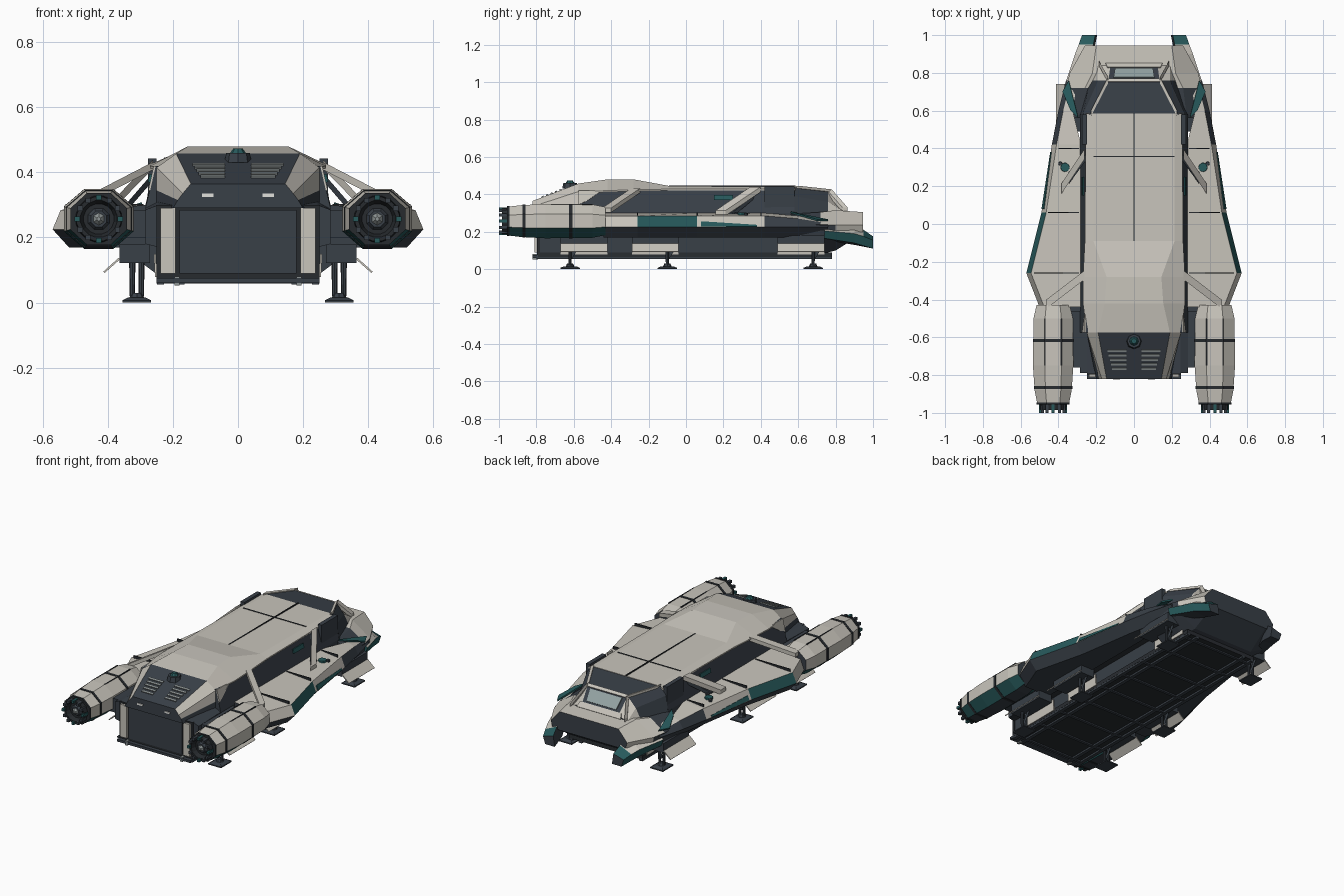
import bpy, bmesh, math
from mathutils import Vector as V

if "Cube" in bpy.data.objects:
    bpy.data.objects.remove(bpy.data.objects["Cube"])

COL = {"hull_beige": (.58, .555, .50), "dark_hull": (.040, .050, .063), "belly_dark": (.022, .026, .031),
       "teal_paint": (.02, .10, .105), "vent_grey": (.27, .30, .30), "window_glass": (.30, .37, .37),
       "seam_black": (.02, .024, .028), "light_lamp": (.75, .75, .72)}
MATS = {}
for k, c in COL.items():
    MATS[k] = bpy.data.materials.new(k)
    MATS[k].diffuse_color = (*c, 1)
B, D, K, T, S = "hull_beige", "dark_hull", "belly_dark", "teal_paint", "seam_black"


def loft(name, rings, mat, mirror=False):
    """Skin closed rings of 3D points; mat is a colour or rule(normal, centre) for the +x side."""
    bm = bmesh.new()
    for s in ((1, -1) if mirror else (1,)):
        vs = [[bm.verts.new((p[0] * s, p[1], p[2])) for p in r] for r in rings]
        n = len(vs[0])
        for a, b in zip(vs, vs[1:]):
            for i in range(n):
                j = (i + 1) % n
                bm.faces.new((a[i], a[j], b[j], b[i]))
        bm.faces.new(vs[0][::-1])
        bm.faces.new(vs[-1])
    bmesh.ops.recalc_face_normals(bm, faces=bm.faces)
    bm.normal_update()
    me = bpy.data.meshes.new(name)
    used = []
    for f in bm.faces:
        c, nn = f.calc_center_median(), f.normal.copy()
        if c.x < 0:
            c.x, nn.x = -c.x, -nn.x
        m = mat(nn, c) if callable(mat) else mat
        if m not in used:
            used.append(m)
            me.materials.append(MATS[m])
        f.material_index = used.index(m)
    bm.to_mesh(me)
    bm.free()
    ob = bpy.data.objects.new(name, me)
    bpy.context.collection.objects.link(ob)
    return ob


def sym(y, half):
    """Full ring from a right-hand half section."""
    return [(x, y, z) for x, z in half] + [(-x, y, z) for x, z in reversed(half)]


def sec(y, pts):
    return [(x, y, z) for x, z in pts]


def box(name, x0, x1, y0, y1, z0, z1, mat, mirror=False):
    q = [(x0, z0), (x1, z0), (x1, z1), (x0, z1)]
    return loft(name, [sec(y0, q), sec(y1, q)], mat, mirror)


def plate(name, pts, mat, mirror=False, t=.006):
    p = [V(a) for a in pts]
    n = (p[2] - p[0]).cross(p[3] - p[1]).normalized() * t
    return loft(name, [[a - n / 2 for a in p], [a + n / 2 for a in p]], mat, mirror)


def bar(name, p, q, w, h, mat, mirror=True):
    return loft(name, [[V(e) + V((0, a * w, b * h)) for a, b in ((-1, -1), (1, -1), (1, 1), (-1, 1))]
                       for e in (p, q)], mat, mirror)


def ngon(cx, cz, y, rx, rz, n=8):
    a0 = math.pi / n
    k = 1 / math.cos(a0)
    return [(cx + rx * k * math.cos(a0 + i * math.tau / n), y, cz + rz * k * math.sin(a0 + i * math.tau / n))
            for i in range(n)]


def post(name, x, y, z0, z1, r0, r1, mat, mirror=False, n=8):
    return loft(name, [[(x + r * math.cos(i * math.tau / n), y + r * math.sin(i * math.tau / n), z)
                        for i in range(n)] for z, r in ((z0, r0), (z1, r1))], mat, mirror)


# main fuselage and belly
low = [(.245, .075), (.245, .17), (.285, .18)]
loft("fuselage", [sym(-.575, low + [(.285, .29), (.253, .42)]), sym(.58, low + [(.285, .30), (.25, .425)])],
     lambda n, c: K if n.z < -.5 else D)
loft("rear_fuselage", [sym(-.79, low + [(.285, .285), (.245, .30)]), sym(-.57, low + [(.285, .29), (.245, .31)])],
     lambda n, c: K if n.z < -.5 else D)
box("belly_slab", -.25, .25, -.79, .78, .066, .09, K)
for x in (.175, .238):
    box("belly_rail", x - .011, x + .011, -.80, .78, .055, .072, D, True)
for i in range(9):
    y = -.76 + i * .187
    box("belly_rib", -.25, .25, y - .009, y + .009, .058, .07, D)
box("forward_shoulder", .25, .276, .42, .58, .29, .443, D, True)

# roof shell with rear hump
loft("roof", [sym(y, [(e, ez - .008), (e, ez), (t, tz)]) for y, e, ez, t, tz in (
    (.585, .255, .428, .215, .44), (-.09, .26, .428, .215, .445), (-.28, .27, .425, .145, .48),
    (-.42, .27, .42, .155, .48), (-.575, .25, .415, .19, .458))], B)
box("roof_seam_cross", -.215, .215, .354, .361, .438, .4445, S)
box("roof_seam_spine", -.003, .003, -.09, .585, .438, .447, S)
plate("side_marker", [(.268, .15, .395), (.268, .25, .395), (.274, .25, .37), (.274, .15, .37)], T, True, .008)
plate("rear_side_panel", [(.256, -.575, .42), (.256, -.45, .42), (.267, -.53, .365), (.273, -.575, .345)], B, True)

# sloping rear hood, vents, sensor and lamps
loft("rear_hood", [sym(-.575, [(.25, .29), (.25, .345), (.25, .415), (.19, .458)]),
                   sym(-.82, [(.2, .29), (.185, .315), (.17, .335), (.145, .365)])],
     lambda n, c: B if n.x > .25 and c.z > .33 else D)
hz = lambda y: .458 + .38 * (y + .575)
for i in range(5):
    y = -.665 - i * .024
    w = .14 - i * .006
    plate("vent_slat", [(.04, y, hz(y) + .003), (w, y, hz(y) + .003), (w, y - .012, hz(y - .012) + .003),
                        (.04, y - .012, hz(y - .012) + .003)], "vent_grey", True)
post("sensor_base", 0, -.62, .43, .46, .042, .036, D)
post("sensor_dome", 0, -.62, .46, .474, .024, .014, T)
box("rear_lamp", .075, .11, -.824, -.815, .325, .336, "light_lamp", True)

# rear ramp and its pillars
box("ramp_frame", -.25, .25, -.797, -.78, .075, .30, S)
box("ramp_door", -.18, .18, -.803, -.79, .09, .285, D)
box("ramp_pillar", .192, .238, -.81, -.78, .09, .29, B, True)
box("ramp_sill", -.25, .25, -.82, -.78, .06, .075, D)
box("ramp_hinge", .18, .195, -.82, -.79, .052, .08, "vent_grey", True)


# side sponsons: beige tops, teal and beige flanks, dark undersides
def wing_rule(n, c):
    if n.z < -.2 or abs(n.y) > .85 or n.x < 0:
        return D
    if n.z > .75:
        return B
    return D if c.y > .45 else T if -.2 < c.y < .0 else B


loft("side_wing", [sec(y, [(xi, z0), (xo - .05, z0), (xo, .225), (xo - .025, z1 - .015), (xi, z1)])
                   for y, xi, xo, z0, z1 in (
    (-.44, .28, .50, .17, .30), (-.26, .28, .57, .17, .30), (.06, .28, .49, .17, .30),
    (.42, .28, .435, .17, .30), (.60, .325, .40, .17, .285), (.76, .30, .36, .17, .26))], wing_rule, True)
for y, x in ((-.26, .53), (.06, .455), (.40, .40)):
    box("wing_seam", .29, x, y - .003, y + .003, .28, .3025, S, True)
plate("wing_teal_wedge", [(.476, .08, .255), (.436, .38, .236), (.441, .38, .226), (.487, .08, .228)], T, True)
post("wing_port_front", .365, .30, .28, .302, .026, .024, T, True)
post("wing_port_rear", .335, .27, .28, .303, .013, .012, D, True)
post("wing_port_outer", .39, .32, .28, .301, .012, .01, D, True)

# diagonal braces from roof to wings, dark underneath
brace_rule = lambda n, c: D if n.z < -.3 else B
bar("rear_brace", (.262, -.27, .42), (.465, -.425, .315), .024, .012, brace_rule)
bar("front_brace", (.262, .37, .425), (.385, .185, .30), .027, .014, brace_rule)
bar("front_inner_brace", (.25, .36, .40), (.345, .23, .29), .018, .012, D)

# engine nacelles
EX, EZ = .428, .257


def engine_rule(n, c):
    if abs(n.y) > .8 or n.z < -.9:
        return D
    return T if n.z < -.3 else B


prof = ((-.43, .088, .075), (-.50, .104, .089), (-.75, .107, .092), (-.88, .098, .085), (-.95, .084, .077))
loft("engine_shell", [ngon(EX, EZ, *p) for p in prof], engine_rule, True)
for y, w, rx, rz in ((-.617, .009, .1075, .0925), (-.865, .008, .1015, .0885), (-.95, .006, .087, .08)):
    loft("engine_band", [ngon(EX, EZ, y - w, rx, rz), ngon(EX, EZ, y + w, rx, rz)], S, True)
for a in (.043, -.043):
    box("engine_top_seam", EX + a - .003, EX + a + .003, -.75, -.50, EZ + .08, EZ + .0925, S, True)
loft("engine_nozzle", [ngon(EX, EZ, y, r, r, 16) for y, r in
                       ((-.94, .072), (-.985, .068), (-.985, .056), (-.955, .046))], S, True)
loft("nozzle_core", [ngon(EX, EZ, y, r, r, 8) for y, r in ((-.95, .036), (-.972, .024))], D, True)
loft("nozzle_tip", [ngon(EX, EZ, y, r, r, 6) for y, r in ((-.97, .018), (-.985, .006))], "vent_grey", True)
for i in range(12):
    a = i * math.tau / 12
    x, z = EX + .066 * math.cos(a), EZ + .066 * math.sin(a)
    box("nozzle_petal", x - .008, x + .008, -1.0, -.945, z - .008, z + .008, T if i % 3 == 0 else D, True)
box("engine_mount", .27, .345, -.76, -.46, .20, .285, D, True)

# lower nose, with beige cheeks and deck
loft("nose", [sym(.56, [(.24, .08), (.36, .17), (.37, .24), (.28, .295)]),
              sym(.72, [(.23, .08), (.345, .17), (.36, .24), (.26, .305)]),
              sym(.80, [(.21, .10), (.33, .17), (.34, .235), (.22, .315)]),
              sym(.945, [(.20, .19), (.25, .20), (.26, .235), (.2, .305)])],
     lambda n, c: B if n.z > .3 and c.y > .7 or n.x > .5 and c.y > .82 else D)
plate("nose_teal_strip", [(.295, .56, .304), (.335, .60, .292), (.378, .70, .262), (.345, .76, .262)], T, True, .009)


# forward prongs: beige tops, teal flanks and tips
def prong_rule(n, c):
    if n.z < -.5 or n.y > .8 or n.x < -.3:
        return D
    return B if n.z > .4 and c.y < .93 else T


loft("nose_prong", [sec(.74, [(.29, .155), (.35, .165), (.365, .205), (.30, .26)]),
                    sec(.90, [(.215, .13), (.30, .14), (.312, .19), (.23, .24)]),
                    sec(.95, [(.205, .12), (.28, .125), (.293, .175), (.215, .21)]),
                    sec(1.0, [(.195, .11), (.26, .11), (.275, .155), (.205, .175)])], prong_rule, True)

# cockpit canopy, window and frames
loft("cockpit", [sym(.58, [(.285, .28), (.27, .39), (.235, .438)]),
                 sym(.76, [(.235, .28), (.19, .36), (.135, .42)]),
                 sym(.84, [(.2, .28), (.19, .31), (.125, .325)])],
     lambda n, c: B if c.y > .77 and n.x > .25 and c.z < .36 else D)
plate("cockpit_window", [(-.108, .775, .405), (.108, .775, .405), (.10, .822, .349), (-.10, .822, .349)],
      "window_glass", t=.009)
plate("window_sill", [(-.14, .828, .340), (.14, .828, .340), (.15, .85, .314), (-.15, .85, .314)], B)
plate("cockpit_brow", [(-.14, .752, .422), (.14, .752, .422), (.13, .77, .412), (-.13, .77, .412)], B)
bar("canopy_frame_top", (.228, .585, .439), (.138, .76, .420), .016, .007, B)
bar("canopy_frame_front", (.138, .765, .415), (.185, .85, .318), .014, .012, B)

# landing gear: bay, doors, twin legs and foot
for y, mid in ((-.62, -.545), (-.10, -.165), (.68, .615)):
    a, b = mid - .125, mid + .125
    box("gear_bay", .27, .365, a, b, .122, .18, D, True)
    plate("outer_gear_door", [(.365, a, .135), (.365, b, .135), (.412, b, .093), (.412, a, .093)], B, True)
    plate("inner_gear_door", [(.256, a, .15), (.256, b, .15), (.252, b, .078), (.252, a, .078)], B, True)
    for x in (.297, .325):
        post("gear_leg", x, y, .02, .15, .008, .010, D, True)
    post("gear_ankle", .311, y, .012, .03, .024, .016, D, True)
    bar("gear_drag_strut", (.311, y, .06), (.311, y + .05, .14), .008, .008, D)
    loft("gear_foot", [[(.311 + sx * w, y + sy * l, z) for sx, sy in ((-1, -1), (1, -1), (1, 1), (-1, 1))]
                       for z, w, l in ((0, .044, .052), (.007, .044, .052), (.015, .028, .034))], D, True)

for m in bpy.data.materials:
    if m.users and not m.is_grease_pencil:
        m.use_nodes = True
        m.node_tree.nodes["Principled BSDF"].inputs["Base Color"].default_value = m.diffuse_color
